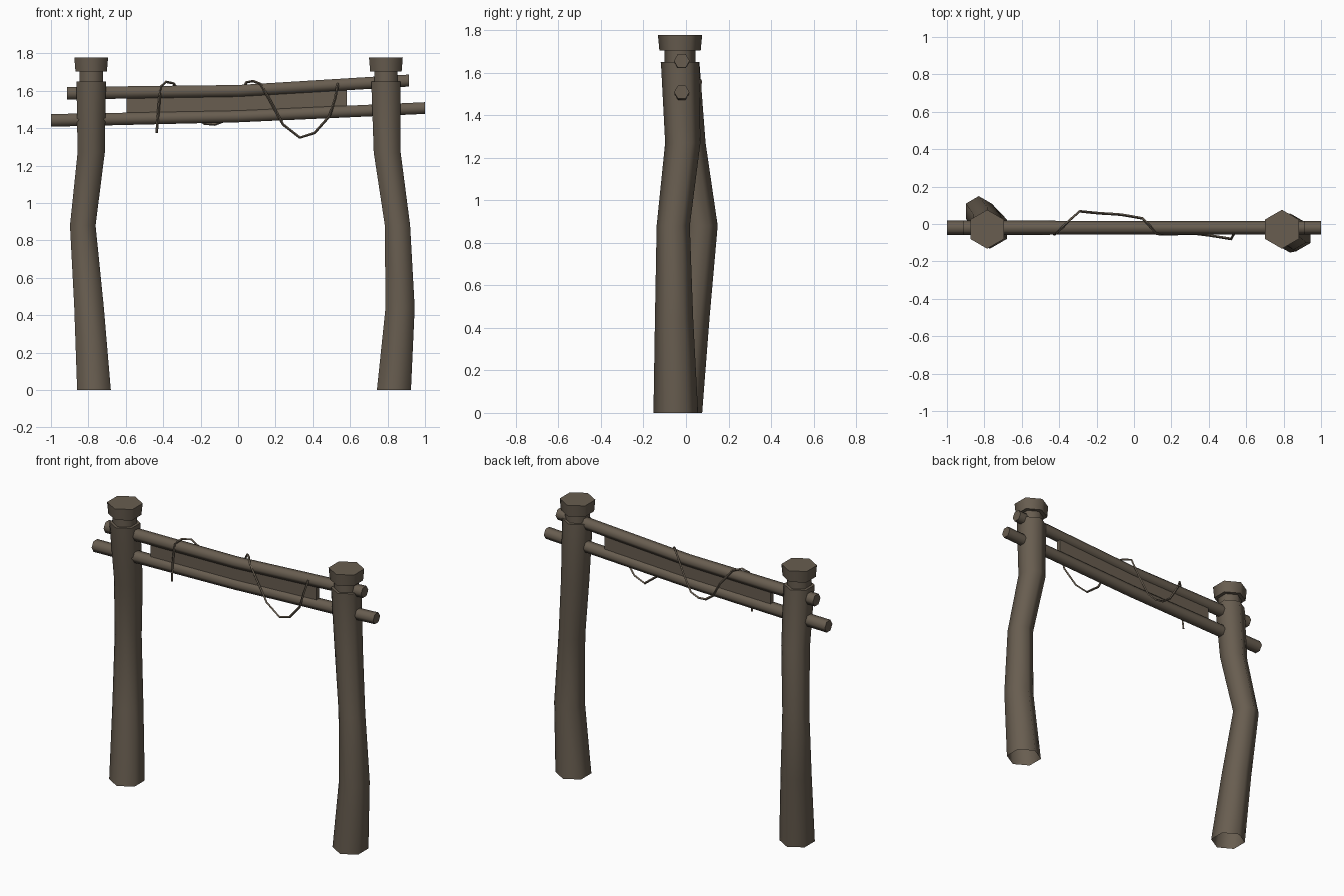
import bpy, bmesh, math
from mathutils import Vector

if "Cube" in bpy.data.objects:
    bpy.data.objects.remove(bpy.data.objects["Cube"])

# One weathered-wood colour for everything
wood = bpy.data.materials.new("weathered_wood")
wood.diffuse_color = (0.138, 0.110, 0.080, 1)
wood.use_nodes = True
wood.node_tree.nodes["Principled BSDF"].inputs["Base Color"].default_value = wood.diffuse_color


def loft(name, rings, cap_start=True, cap_end=True, smooth=60.5):
    """Skin a list of equal-length point rings into one object."""
    bm = bmesh.new()
    loops = [[bm.verts.new(p) for p in ring] for ring in rings]
    n = len(loops[0])
    for a, b in zip(loops, loops[1:]):
        for i in range(n):
            j = (i + 1) % n
            bm.faces.new((a[i], a[j], b[j], b[i]))
    if cap_start:
        bm.faces.new(loops[0][::-1])
    if cap_end:
        bm.faces.new(loops[-1])
    bmesh.ops.recalc_face_normals(bm, faces=bm.faces)
    me = bpy.data.meshes.new(name)
    bm.to_mesh(me)
    bm.free()
    me.materials.append(wood)
    ob = bpy.data.objects.new(name, me)
    bpy.context.collection.objects.link(ob)
    if smooth:
        bpy.ops.object.select_all(action='DESELECT')
        ob.select_set(True)
        bpy.context.view_layer.objects.active = ob
        bpy.ops.object.shade_smooth_by_angle(angle=math.radians(smooth))
    return ob


def flat_hex(x, y, z, r):
    """Horizontal hexagon with corners on +y and -y."""
    return [(x + r * math.sin(k * math.pi / 3), y + r * math.cos(k * math.pi / 3), z)
            for k in range(6)]


def upright_hex(x, y, z, r):
    """Hexagon across a beam, corners on +y and -y."""
    return [(x, y + r * math.cos(k * math.pi / 3), z + r * math.sin(k * math.pi / 3))
            for k in range(6)]


# Crooked posts (open underneath) with a narrow neck, each under a cap
posts = {
    "left": [(-0.77, -0.028, 0, 0.104), (-0.797, 0.02, 0.45, 0.091),
             (-0.83, 0.07, 0.88, 0.079), (-0.785, 0.008, 1.27, 0.084),
             (-0.785, -0.028, 1.65, 0.091)],
    "right": [(0.834, -0.048, 0, 0.105), (0.867, -0.056, 0.44, 0.09),
              (0.853, -0.06, 0.88, 0.078), (0.798, -0.015, 1.27, 0.083),
              (0.791, -0.028, 1.65, 0.09)],
}
for side, path in posts.items():
    x, y = path[-1][:2]
    neck = [(x, y, 1.65, 0.072), (x, y, 1.71, 0.072)]
    loft(side + "_post", [flat_hex(*p) for p in path + neck], cap_start=False)
    loft(side + "_post_cap", [flat_hex(x, y, 1.703, 0.097), flat_hex(x, y, 1.777, 0.104)])

# Two crossbeams
loft("upper_beam", [upright_hex(*p) for p in (
    (-0.915, -0.02, 1.587, 0.039), (0, -0.02, 1.60, 0.036), (0.915, -0.02, 1.655, 0.037))])
loft("lower_beam", [upright_hex(*p) for p in (
    (-1, -0.02, 1.442, 0.039), (0, -0.02, 1.463, 0.036), (1, -0.02, 1.508, 0.036))])

# Sign board between the beams
def board_end(x, low, high):
    return [(x, -0.035, low), (x, -0.005, low), (x, -0.005, high), (x, -0.035, high)]

loft("sign_board", [board_end(-0.597, 1.455, 1.59), board_end(0, 1.465, 1.60),
                    board_end(0.583, 1.49, 1.635)], smooth=None)

# Thin vine wound round the upper beam
vine = [(-0.435, -0.05, 1.375), (-0.425, -0.056, 1.50), (-0.415, -0.05, 1.62),
        (-0.385, -0.02, 1.648), (-0.345, 0.02, 1.64), (-0.29, 0.068, 1.56),
        (-0.235, 0.062, 1.465), (-0.18, 0.057, 1.425), (-0.125, 0.054, 1.42),
        (-0.07, 0.05, 1.44), (-0.01, 0.04, 1.54), (0.045, 0.03, 1.646),
        (0.08, -0.005, 1.652), (0.12, -0.053, 1.637), (0.17, -0.055, 1.55),
        (0.24, -0.053, 1.42), (0.33, -0.052, 1.35), (0.41, -0.062, 1.375),
        (0.49, -0.075, 1.465), (0.52, -0.08, 1.56), (0.535, -0.052, 1.64)]
points = [Vector(p) for p in vine]
rings = []
for i, p in enumerate(points):
    along = (points[min(i + 1, len(points) - 1)] - points[max(i - 1, 0)]).normalized()
    # Frame square to the path, kept steady by the y axis
    u = along.cross(Vector((0, 1, 0))).normalized()
    v = along.cross(u)
    rings.append([p + 0.007 * (u * math.cos(k * math.pi / 2) + v * math.sin(k * math.pi / 2))
                  for k in range(4)])
loft("vine", rings)
